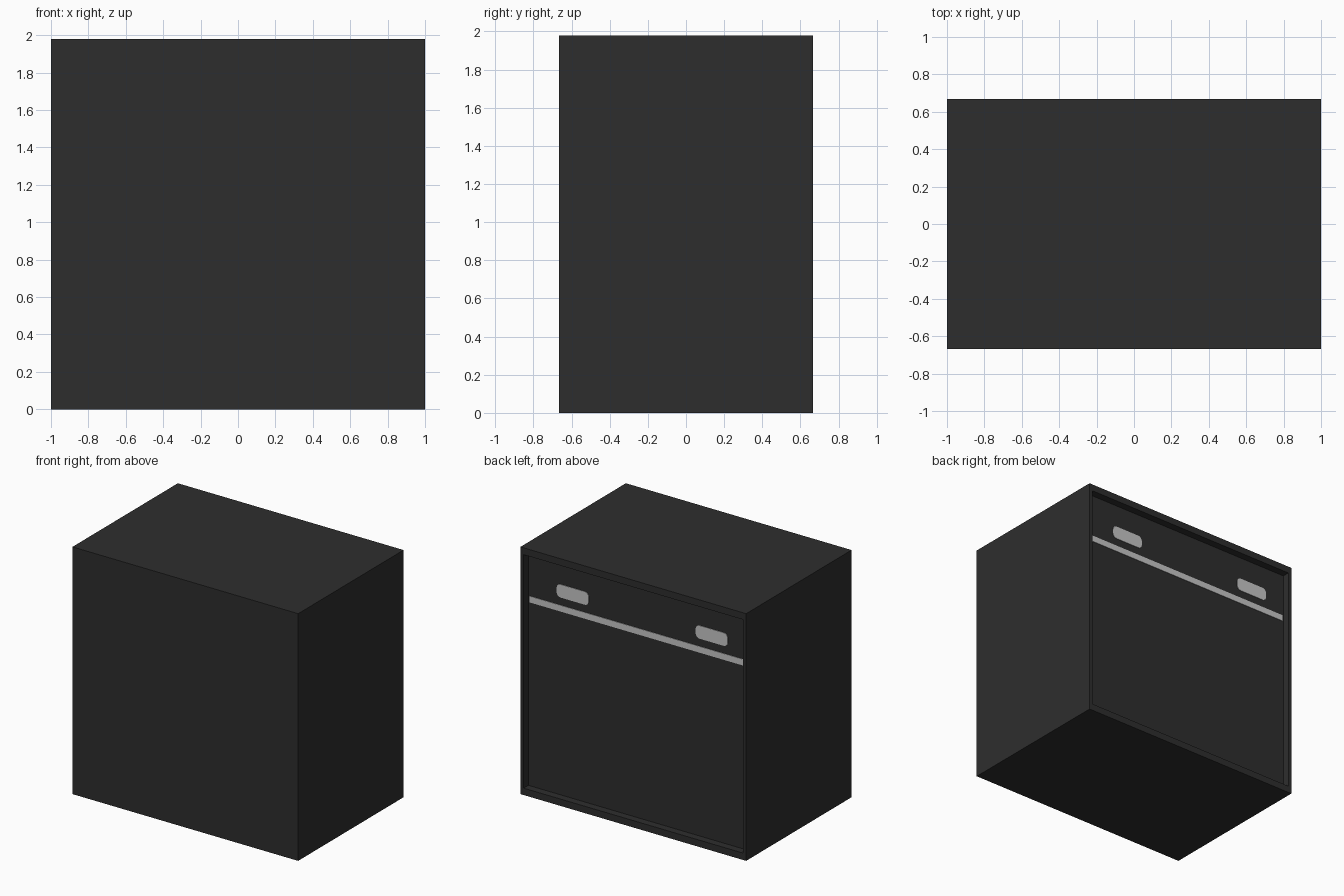
import bpy, bmesh, math
from mathutils import Vector

if "Cube" in bpy.data.objects:
    bpy.data.objects.remove(bpy.data.objects["Cube"])

W, D, H = 2.0, 1.334, 1.98      # overall size
RIM_X, RIM_Z = 0.04, 0.055      # rim width at the sides and at top/bottom
RECESS = 0.06                   # depth of the back panel
PLATE = 0.004                   # thickness of the painted plates
PANEL_Y = D / 2 - RECESS


def material(name, value):
    m = bpy.data.materials.new(name)
    m.diffuse_color = (value, value, value, 1)
    m.use_nodes = True
    m.node_tree.nodes["Principled BSDF"].inputs["Base Color"].default_value = m.diffuse_color
    return m


black = material("black_covering", 0.027)
silver = material("light_grey_metal", 0.57)


def add_object(name, bm, mat):
    bmesh.ops.recalc_face_normals(bm, faces=bm.faces[:])
    me = bpy.data.meshes.new(name)
    bm.to_mesh(me)
    bm.free()
    me.materials.append(mat)
    ob = bpy.data.objects.new(name, me)
    bpy.context.collection.objects.link(ob)
    return ob


def plate(name, x0, x1, z0, z1, radius=0.0, steps=4):
    """Thin plate on the back panel with optional rounded corners."""
    bm = bmesh.new()
    pts = []
    corners = [(x1, z1, -1, -1), (x0, z1, 1, -1), (x0, z0, 1, 1), (x1, z0, -1, 1)]
    for i, (x, z, sx, sz) in enumerate(corners):
        if not radius:
            pts.append((x, z))
            continue
        for k in range(steps + 1):
            a = math.pi / 2 * (i + k / steps)
            pts.append((x + sx * radius + radius * math.cos(a),
                        z + sz * radius + radius * math.sin(a)))
    face = bm.faces.new([bm.verts.new((x, PANEL_Y, z)) for x, z in pts])
    out = bmesh.ops.extrude_face_region(bm, geom=[face], use_keep_orig=True)
    moved = [v for v in out["geom"] if isinstance(v, bmesh.types.BMVert)]
    bmesh.ops.translate(bm, verts=moved, vec=(0, PLATE, 0))
    return add_object(name, bm, silver)


# cabinet: box whose back face is inset and pushed in
bm = bmesh.new()
bmesh.ops.create_cube(bm, size=1)
bmesh.ops.scale(bm, vec=(W, D, H), verts=bm.verts[:])
bmesh.ops.translate(bm, vec=(0, 0, H / 2), verts=bm.verts[:])
bm.normal_update()
back = max(bm.faces, key=lambda f: f.normal.y)
bmesh.ops.inset_region(bm, faces=[back], thickness=RIM_X)
for v in back.verts:
    v.co.z = RIM_Z if v.co.z < H / 2 else H - RIM_Z
wall = bmesh.ops.extrude_discrete_faces(bm, faces=[back])["faces"][0]
bmesh.ops.translate(bm, verts=wall.verts[:], vec=Vector((0, -RECESS, 0)))
add_object("cabinet", bm, black)

# trim strip across the panel, and the two rounded pads above it
plate("trim_strip", -W / 2 + RIM_X, W / 2 - RIM_X, 1.525, 1.575)
for side, cx in (("left", 0.577), ("right", -0.655)):
    plate(side + "_pad", cx - 0.142, cx + 0.142, 1.637, 1.742, radius=0.035)
